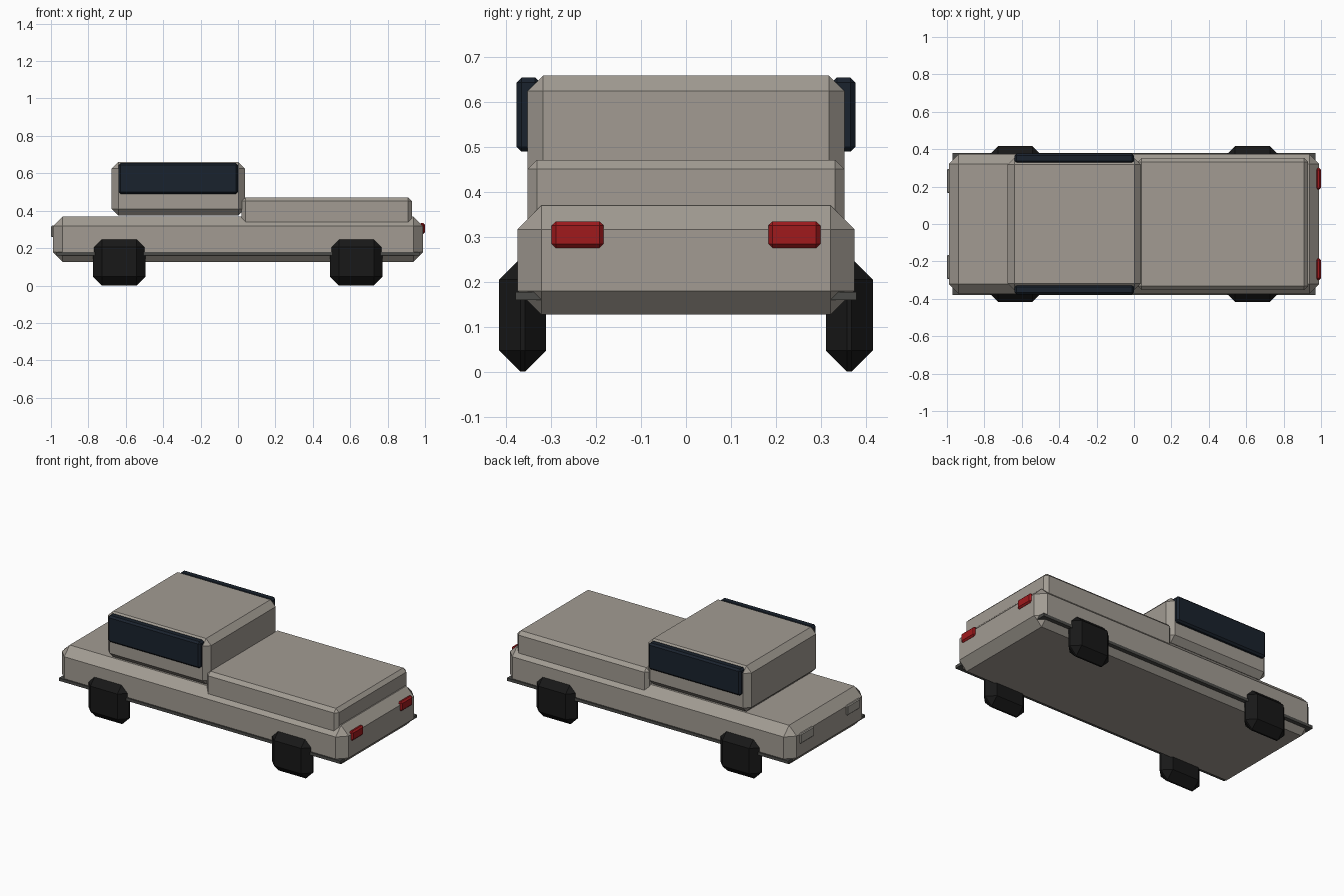
import bpy, bmesh
from mathutils import Vector

if "Cube" in bpy.data.objects:
    bpy.data.objects.remove(bpy.data.objects["Cube"])


def material(name, rgb):
    m = bpy.data.materials.new(name)
    m.diffuse_color = (*rgb, 1)
    m.use_nodes = True
    m.node_tree.nodes["Principled BSDF"].inputs["Base Color"].default_value = m.diffuse_color
    return m


PAINT = material("paint", (0.36, 0.33, 0.29))
TRIM = material("trim", (0.07, 0.07, 0.065))
GLASS = material("glass", (0.01, 0.016, 0.026))
RUBBER = material("rubber", (0.009, 0.009, 0.009))
RED = material("red_lens", (0.35, 0.01, 0.012))
LENS = material("lens", (0.38, 0.36, 0.32))


def box(name, x, y, z, chamfer, mat):
    """Chamfered box spanning the (min, max) ranges x, y and z."""
    bm = bmesh.new()
    bmesh.ops.create_cube(bm, size=1)
    for v in bm.verts:
        v.co = Vector([(r[0] + r[1]) / 2 + c * (r[1] - r[0])
                       for r, c in zip((x, y, z), v.co)])
    if chamfer:
        bmesh.ops.bevel(bm, geom=bm.edges[:], offset=chamfer, segments=1,
                        affect='EDGES')
    mesh = bpy.data.meshes.new(name)
    bm.to_mesh(mesh)
    bm.free()
    mesh.materials.append(mat)
    ob = bpy.data.objects.new(name, mesh)
    bpy.context.collection.objects.link(ob)
    return ob


def pair(name, x, y, z, chamfer, mat):
    """The same box on the near (-y) and far (+y) side."""
    box(name + "_near", x, (-y[1], -y[0]), z, chamfer, mat)
    box(name + "_far", x, y, z, chamfer, mat)


# Body, sill plate, cabin and cargo cover
box("body", (-0.99, 0.99), (-0.375, 0.375), (0.127, 0.37), 0.053, PAINT)
box("sill_plate", (-0.97, 0.97), (-0.38, 0.38), (0.16, 0.178), 0, TRIM)
box("cabin", (-0.675, 0.037), (-0.353, 0.353), (0.375, 0.66), 0.035, PAINT)
box("cargo_cover", (0.02, 0.93), (-0.353, 0.353), (0.29, 0.472), 0.021, PAINT)

# Side windows
pair("side_window", (-0.638, 0.0), (0.325, 0.377), (0.49, 0.655), 0.011, GLASS)

# Lights
pair("tail_light", (0.972, 1.0), (0.184, 0.299), (0.276, 0.335), 0.009, RED)
pair("headlight", (-1.0, -0.972), (0.165, 0.295), (0.26, 0.32), 0.005, LENS)

# Wheels
for label, cx in (("front", -0.635), ("rear", 0.633)):
    pair(label + "_wheel", (cx - 0.14, cx + 0.14), (0.312, 0.416),
         (0.0, 0.252), 0.047, RUBBER)
